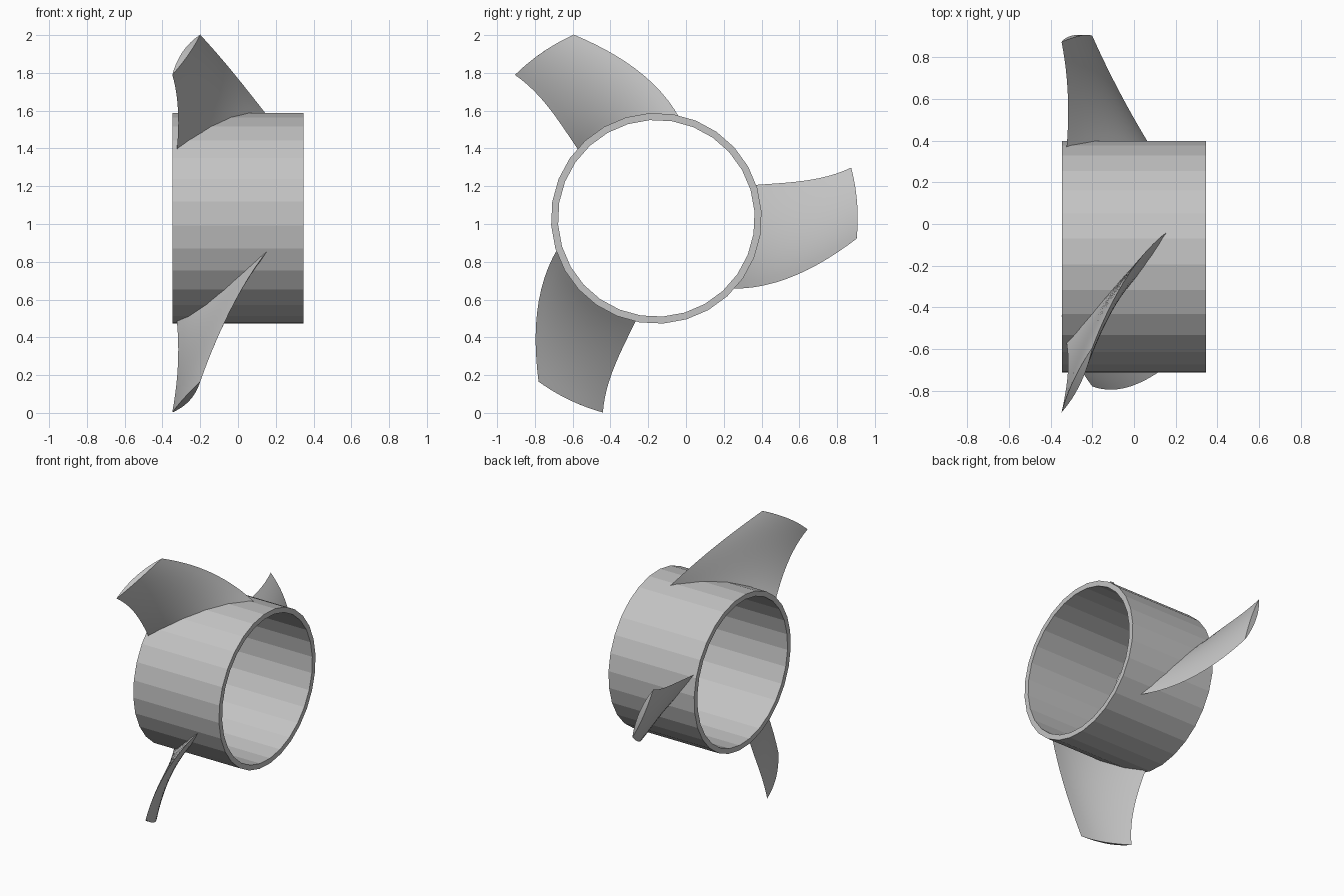
import bpy, bmesh, math

if "Cube" in bpy.data.objects:
    bpy.data.objects.remove(bpy.data.objects["Cube"])

CY, CZ = -0.157, 1.03          # propeller axis (runs along x)
R_OUT, R_IN, HALF = 0.558, 0.521, 0.346
SIDES = 28

metal = bpy.data.materials.new("plain_grey")
metal.diffuse_color = (0.55, 0.55, 0.55, 1)
metal.use_nodes = True
metal.node_tree.nodes["Principled BSDF"].inputs["Base Color"].default_value = metal.diffuse_color


def point(x, r, deg):
    a = math.radians(deg)
    return (x, CY + r * math.cos(a), CZ + r * math.sin(a))


def finish(bm, name):
    bmesh.ops.recalc_face_normals(bm, faces=bm.faces[:])
    me = bpy.data.meshes.new(name)
    bm.to_mesh(me)
    bm.free()
    me.materials.append(metal)
    ob = bpy.data.objects.new(name, me)
    bpy.context.collection.objects.link(ob)
    return ob


# Hub: faceted open ring
bm = bmesh.new()
loops = []
for x, r in ((-HALF, R_OUT), (HALF, R_OUT), (HALF, R_IN), (-HALF, R_IN)):
    loops.append([bm.verts.new(point(x, r, 3.8 + 360 * i / SIDES)) for i in range(SIDES)])
for k in range(4):
    a, b = loops[k], loops[(k + 1) % 4]
    for i in range(SIDES):
        j = (i + 1) % SIDES
        bm.faces.new((a[i], a[j], b[j], b[i]))
finish(bm, "hub_ring")


def quad(p, t):
    """Parabola through three values at t = 0, 0.5, 1."""
    return (p[0] * (1 - t) * (1 - 2 * t) + p[1] * 4 * t * (1 - t) + p[2] * t * (2 * t - 1))


# Blades: thin lens sections swept outwards, twisted round the hub
SPAN, CHORD = 12, 12


def blade(base, name):
    bm = bmesh.new()
    rings = []
    for s in range(SPAN + 1):
        t = s / SPAN
        r = 0.54 + 0.526 * t
        lead_a, trail_a = quad((-43.5, -21.8, -5.8), t), quad((19, 14.3, 14.6), t)
        lead_x, trail_x = quad((0.17, -0.045, -0.2), t), quad((-0.325, -0.318, -0.348), t)
        dx, dc = trail_x - lead_x, r * math.radians(trail_a - lead_a)
        length = math.hypot(dx, dc)
        half = 0.026 - 0.007 * t
        ring = []
        for k in range(2 * CHORD):
            u = k / CHORD if k <= CHORD else 2 - k / CHORD
            off = half * 4 * u * (1 - u) * (1 if k <= CHORD else -1)
            x = lead_x + dx * u - off * dc / length
            ang = lead_a + (trail_a - lead_a) * u + math.degrees(off * dx / length / r)
            ring.append(bm.verts.new(point(x, r, base + ang)))
        rings.append(ring)
    n = 2 * CHORD
    for a, b in zip(rings, rings[1:]):
        for i in range(n):
            j = (i + 1) % n
            bm.faces.new((a[i], a[j], b[j], b[i]))
    # end caps, closed strip by strip so that they follow the curved section
    for ring in (rings[0], rings[-1]):
        for i in range(CHORD):
            c = [ring[i], ring[i + 1], ring[(n - i - 1) % n], ring[(n - i) % n]]
            bm.faces.new(list(dict.fromkeys(c)))
    ob = finish(bm, name)
    bpy.ops.object.select_all(action='DESELECT')
    ob.select_set(True)
    bpy.context.view_layer.objects.active = ob
    bpy.ops.object.shade_smooth_by_angle(angle=math.radians(30))


for i in range(3):
    blade(120 * i, "blade_%d" % (i + 1))
